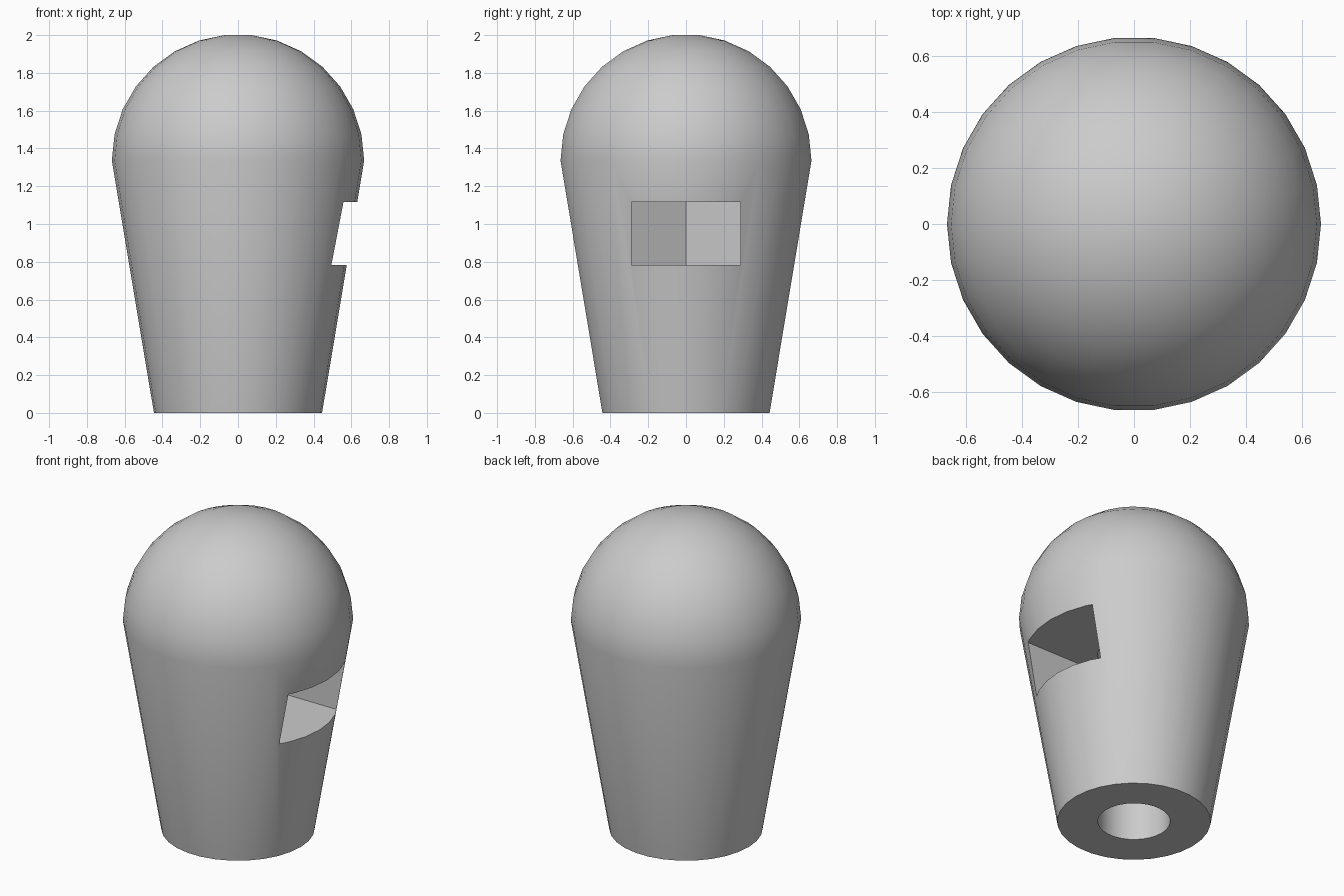
import bpy, bmesh, math

cube = bpy.data.objects.get("Cube")
if cube:
    bpy.data.objects.remove(cube, do_unlink=True)

SEG = 30
R, R_BASE, H = 0.668, 0.445, 1.336      # dome radius, base radius, cone height
HEX_R = 1 / 3                           # nut pocket radius
Z_LOW, Z_HIGH = 0.783, 1.117            # nut pocket height range

grey = bpy.data.materials.new("plain grey")
grey.use_nodes = True
colour = (0.6, 0.6, 0.6, 1)
grey.diffuse_color = colour
grey.node_tree.nodes["Principled BSDF"].inputs["Base Color"].default_value = colour


def loft(name, rings):
    """Skin a stack of equal-sized rings into a closed solid."""
    bm = bmesh.new()
    loops = [[bm.verts.new(p) for p in ring] for ring in rings]
    n = len(loops[0])
    for a, b in zip(loops, loops[1:]):
        for i in range(n):
            j = (i + 1) % n
            bm.faces.new((a[i], a[j], b[j], b[i]))
    bm.faces.new(loops[0][::-1])
    bm.faces.new(loops[-1])
    mesh = bpy.data.meshes.new(name)
    bm.to_mesh(mesh)
    bm.free()
    mesh.materials.append(grey)
    obj = bpy.data.objects.new(name, mesh)
    bpy.context.collection.objects.link(obj)
    return obj


def circle(r, z):
    step = math.tau / SEG
    return [(r * math.cos(i * step), r * math.sin(i * step), z) for i in range(SEG)]


# Tapered grip with a domed top
rings = [circle(R_BASE, 0)]
for k in range(8):
    a = math.radians(12 * k)
    rings.append(circle(R * math.cos(a), H + R * math.sin(a)))
knob = loft("knob", rings)

# Screw bore up from the base
bore = loft("bore_cutter", [circle(0.21, -0.1), circle(0.21, H)])

# Hexagonal nut pocket, opened out through the side
half = HEX_R * math.cos(math.pi / 6)
outline = [(1, -half), (1, half), (-HEX_R / 2, half), (-HEX_R, 0), (-HEX_R / 2, -half)]
slot = loft("nut_slot_cutter", [[(x, y, z) for x, y in outline] for z in (Z_LOW, Z_HIGH)])

bpy.ops.object.select_all(action="DESELECT")
bpy.context.view_layer.objects.active = knob
knob.select_set(True)
for cutter in (bore, slot):
    cutter.hide_render = True
    mod = knob.modifiers.new(cutter.name, "BOOLEAN")
    mod.operation = "DIFFERENCE"
    mod.solver = "EXACT"
    mod.object = cutter
    bpy.ops.object.modifier_apply(modifier=mod.name)
    bpy.data.objects.remove(cutter, do_unlink=True)

bpy.ops.object.shade_smooth_by_angle(angle=math.radians(30))
